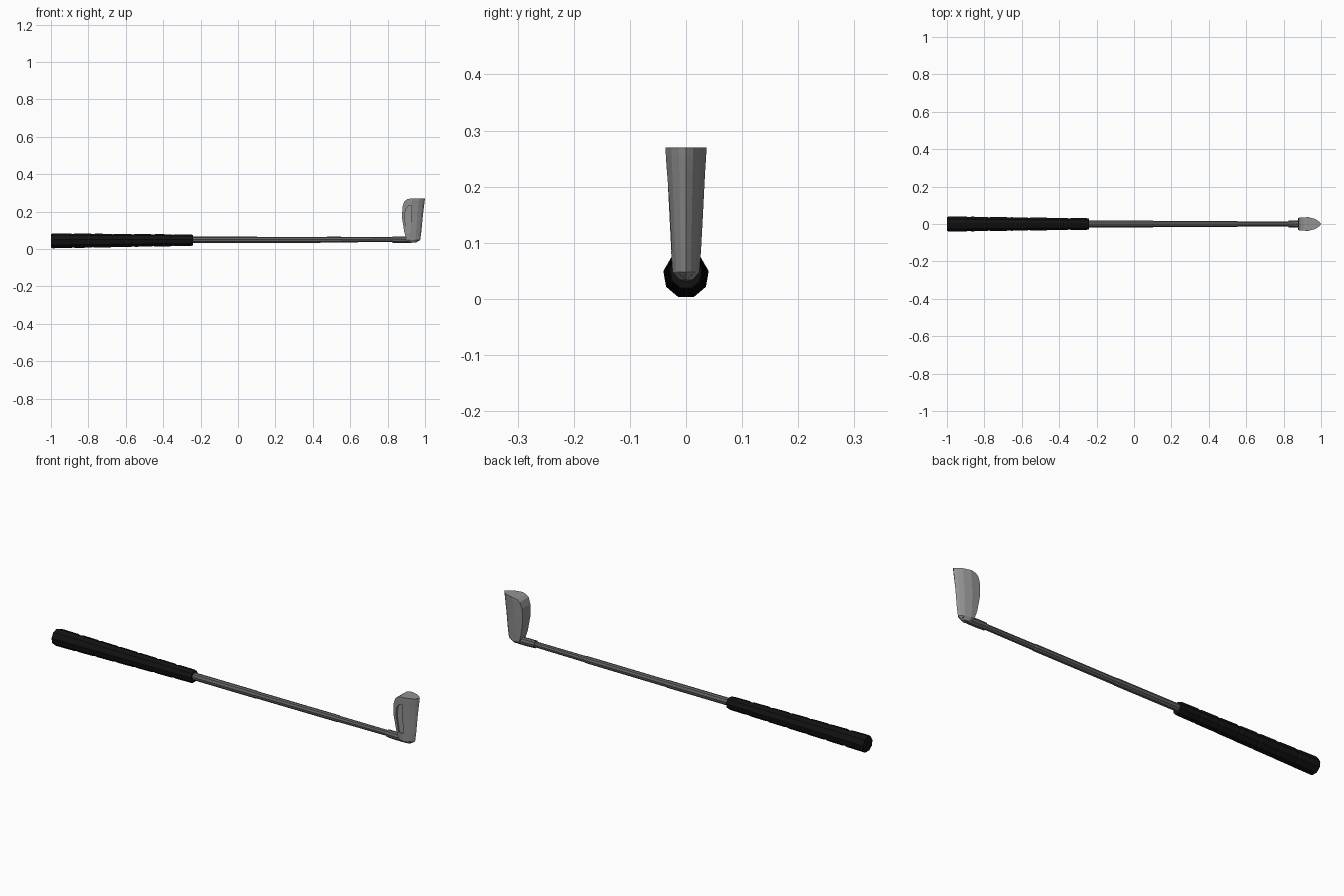
import bpy, bmesh, math
from mathutils import Vector

if "Cube" in bpy.data.objects:
    bpy.data.objects.remove(bpy.data.objects["Cube"])


def material(name, rgb):
    m = bpy.data.materials.new(name)
    m.diffuse_color = (*rgb, 1)
    m.use_nodes = True
    m.node_tree.nodes["Principled BSDF"].inputs["Base Color"].default_value = m.diffuse_color
    return m


BLACK = material("grip black", (0.006, 0.006, 0.006))
STEEL = material("dark steel", (0.12, 0.12, 0.12))
CHROME = material("pale steel", (0.29, 0.29, 0.29))


def loft(name, rings, mat):
    """Skin a list of equal-length closed rings and cap both ends."""
    bm = bmesh.new()
    rows = [[bm.verts.new(p) for p in r] for r in rings]
    n = len(rows[0])
    for a, b in zip(rows, rows[1:]):
        for i in range(n):
            j = (i + 1) % n
            bm.faces.new((a[i], a[j], b[j], b[i]))
    bm.faces.new(rows[0][::-1])
    bm.faces.new(rows[-1])
    bmesh.ops.recalc_face_normals(bm, faces=bm.faces)
    me = bpy.data.meshes.new(name)
    bm.to_mesh(me)
    bm.free()
    me.materials.append(mat)
    ob = bpy.data.objects.new(name, me)
    bpy.context.collection.objects.link(ob)
    return ob


def tube(name, stations, sides, mat):
    """Round bar along x; stations are (x, centre z, radius)."""
    def ring(x, z, r):
        return [(x, r * math.cos(t), z + r * math.sin(t))
                for t in (math.tau * (i + 0.25) / sides for i in range(sides))]
    return loft(name, [ring(*s) for s in stations], mat)


# Grip: seven slightly flared sections
stations = [(-1.0, 0.042, 0.037), (-0.99, 0.042, 0.041)]
start, length, count = -0.99, 0.75, 7
for i in range(count):
    x0 = start + length * i / count
    x1 = start + length * (i + 1) / count
    r0 = 0.041 - 0.010 * i / count
    z = 0.042 + 0.004 * (i + 1) / count
    stations += [(x0 + 0.012, z, r0), (x1 - 0.012, z, r0 - 0.001), (x1, z, r0 - 0.004)]
tube("grip", stations, 9, BLACK)

# Shaft with small step-downs
tube("shaft", [(-0.26, 0.048, 0.018), (0.1, 0.048, 0.018), (0.105, 0.048, 0.0165),
               (0.55, 0.049, 0.0165), (0.555, 0.049, 0.0145), (0.86, 0.050, 0.0135)], 9, STEEL)

# Hosel bending into the head
tube("hosel", [(0.825, 0.050, 0.018), (0.87, 0.049, 0.019), (0.92, 0.048, 0.018),
               (0.955, 0.050, 0.013)], 9, STEEL)

# Head: stacked sections (z, heel-side x, half width, sole tip x)
rings = []
for z, xl, w, xr in [(0.034, 0.925, 0.012, 0.952), (0.048, 0.902, 0.024, 0.974),
                     (0.09, 0.889, 0.027, 0.980), (0.165, 0.877, 0.031, 0.987),
                     (0.225, 0.879, 0.034, 0.994), (0.255, 0.890, 0.036, 0.998),
                     (0.266, 0.905, 0.0365, 0.999), (0.270, 0.925, 0.037, 1.0)]:
    xm = xr - 0.068 * min(1, w / 0.03)
    xm = max(xm, xl + 0.004)
    half = [(xl, w * 0.97), (xm, w), (xm + (xr - xm) * 0.55, w * 0.72),
            (xm + (xr - xm) * 0.85, w * 0.35)]
    pts = [(x, -y) for x, y in half] + [(xr, 0)] + [(x, y) for x, y in half[::-1]]
    rings.append([(x, y, z) for x, y in pts])
head = loft("club_head", rings, CHROME)

# Shallow recess in the front of the head
outline = [(0.902, 0.085), (0.925, 0.085), (0.927, 0.232), (0.910, 0.229),
           (0.896, 0.212), (0.890, 0.17)]
cutter = loft("recess_cutter", [[(x, y, z) for x, z in outline]
                                for y in (-0.06, -0.020)], CHROME)
cutter.hide_render = True
cutter.hide_set(True)
cut = head.modifiers.new("recess", 'BOOLEAN')
cut.operation = 'DIFFERENCE'
cut.solver = 'EXACT'
cut.object = cutter
